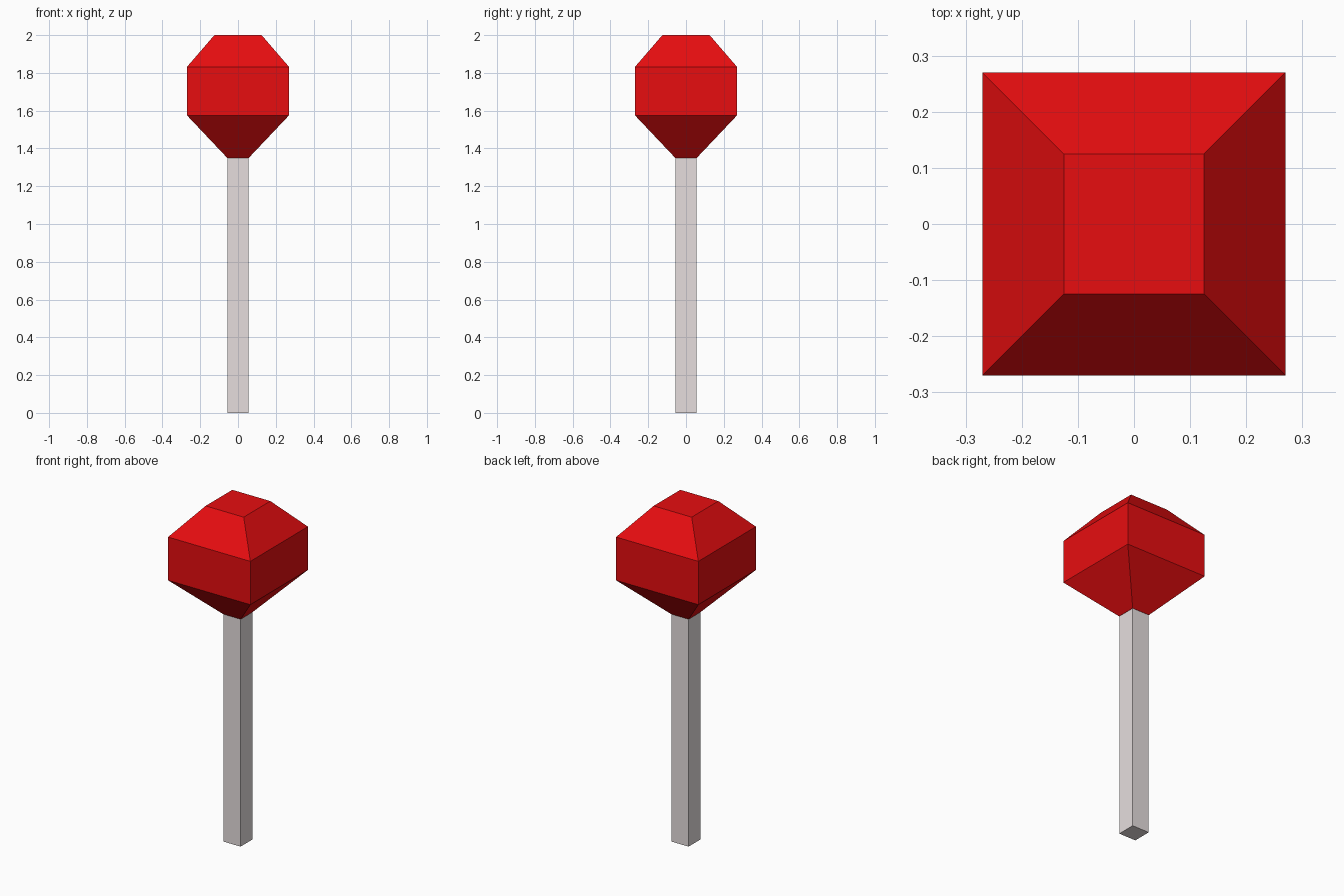
import bpy, bmesh

if "Cube" in bpy.data.objects:
    bpy.data.objects.remove(bpy.data.objects["Cube"])


def material(name, rgb):
    m = bpy.data.materials.new(name)
    m.diffuse_color = (*rgb, 1.0)
    m.use_nodes = True
    m.node_tree.nodes["Principled BSDF"].inputs["Base Color"].default_value = m.diffuse_color
    return m


def square_loft(name, rings, mat):
    """Stack square rings of (half width, height), skin them and cap both ends."""
    bm = bmesh.new()
    loops = [[bm.verts.new((sx * h, sy * h, z))
              for sx, sy in ((-1, -1), (1, -1), (1, 1), (-1, 1))]
             for h, z in rings]
    for a, b in zip(loops, loops[1:]):
        for i in range(4):
            j = (i + 1) % 4
            bm.faces.new((a[i], a[j], b[j], b[i]))
    bm.faces.new(loops[0][::-1])
    bm.faces.new(loops[-1])
    mesh = bpy.data.meshes.new(name)
    bm.to_mesh(mesh)
    bm.free()
    mesh.materials.append(mat)
    obj = bpy.data.objects.new(name, mesh)
    bpy.context.collection.objects.link(obj)
    return obj


red = material("candy red", (0.80, 0.004, 0.005))
pale = material("pale stick grey", (0.79, 0.73, 0.73))

# Stick
square_loft("stick", [(0.056, 0.0), (0.056, 1.352)], pale)

# Faceted candy head
square_loft("candy_head", [(0.057, 1.35), (0.27, 1.575), (0.27, 1.832), (0.125, 2.0)], red)
